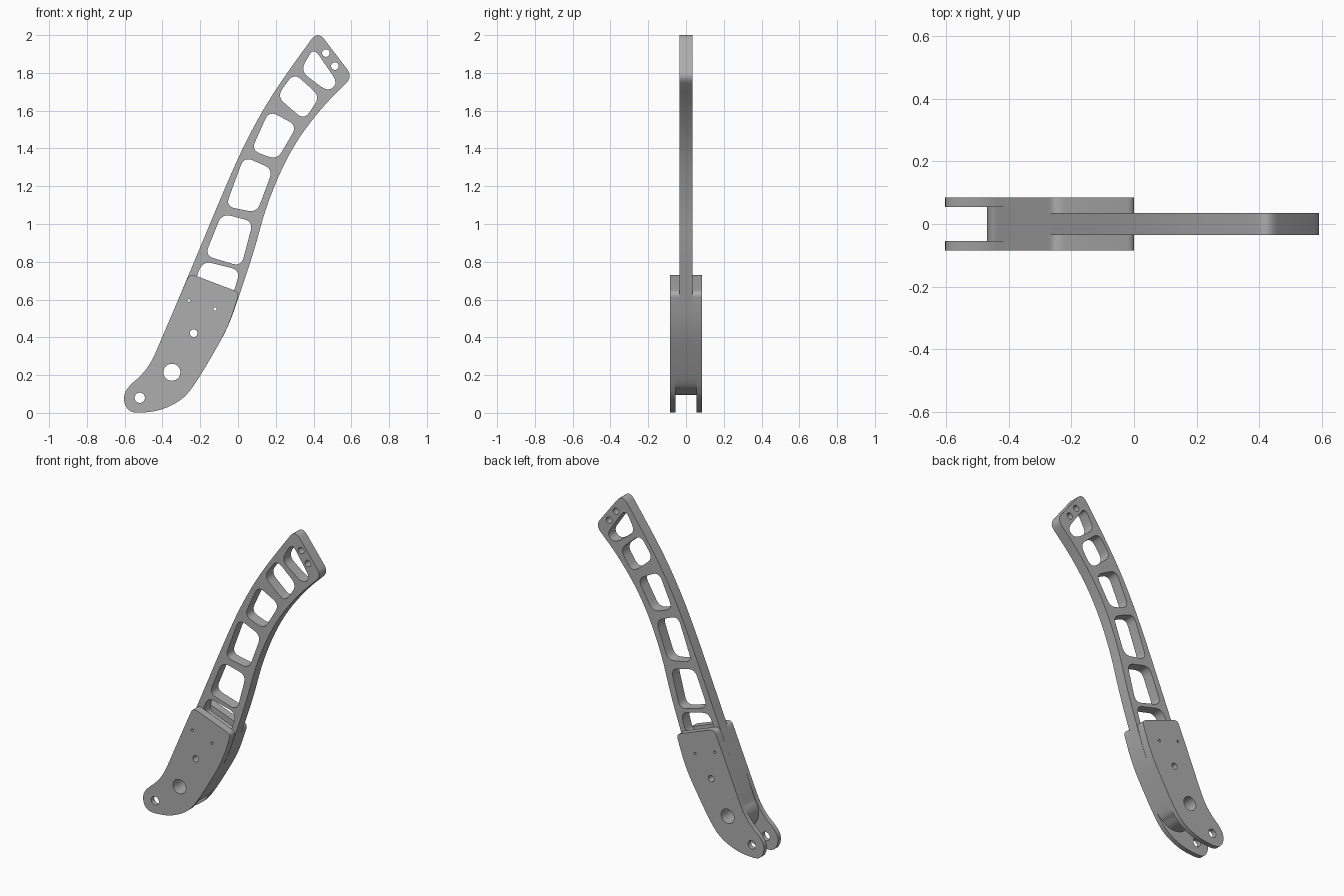
import bpy, bmesh, math
from mathutils import Vector

cube = bpy.data.objects.get("Cube")
if cube:
    bpy.data.objects.remove(cube)

grey = bpy.data.materials.new("satin_grey")
grey.use_nodes = True
COLOUR = (0.42, 0.42, 0.42, 1)
grey.diffuse_color = COLOUR
grey.node_tree.nodes["Principled BSDF"].inputs["Base Color"].default_value = COLOUR


def rounded(points, radius=0.3, steps=6):
    """Closed outline with each corner eased; a third value overrides the radius."""
    out, n = [], len(points)
    for i, p in enumerate(points):
        r = p[2] if len(p) > 2 else radius
        c = Vector(p[:2])
        a, b = (Vector(points[(i + k) % n][:2]) - c for k in (-1, 1))
        a = c + a.normalized() * min(r, a.length / 2)
        b = c + b.normalized() * min(r, b.length / 2)
        for s in range(steps + 1):
            t = s / steps
            q = a * (1 - t) ** 2 + c * 2 * t * (1 - t) + b * t * t
            if not out or (q - out[-1]).length > 1e-4:
                out.append(q)
    if (out[0] - out[-1]).length < 1e-4:
        out.pop()
    return out


def arc(x, z, r, start=0, end=360, steps=32):
    count = steps if end - start == 360 else steps + 1
    angles = [math.radians(start + (end - start) * i / steps) for i in range(count)]
    return [(x + r * math.cos(a), z + r * math.sin(a)) for a in angles]


def plate(name, loops, y0, y1):
    """Extrude an outline with holes from y0 to y1."""
    curve = bpy.data.curves.new(name, "CURVE")
    curve.dimensions, curve.fill_mode = "2D", "BOTH"
    curve.extrude = (y1 - y0) / 2
    for loop in loops:
        spline = curve.splines.new("POLY")
        spline.points.add(len(loop) - 1)
        for pt, q in zip(spline.points, loop):
            pt.co = (q[0], q[1], 0, 1)
        spline.use_cyclic_u = True
    obj = bpy.data.objects.new(name, curve)
    bpy.context.collection.objects.link(obj)
    obj.rotation_euler.x = math.pi / 2
    obj.location.y = (y0 + y1) / 2
    bpy.ops.object.select_all(action="DESELECT")
    obj.select_set(True)
    bpy.context.view_layer.objects.active = obj
    bpy.ops.object.convert(target="MESH")
    obj = bpy.context.object
    bm = bmesh.new()
    bm.from_mesh(obj.data)
    bmesh.ops.remove_doubles(bm, verts=bm.verts, dist=1e-5)
    bmesh.ops.recalc_face_normals(bm, faces=bm.faces)
    bm.to_mesh(obj.data)
    bm.free()
    obj.data.materials.clear()
    obj.data.materials.append(grey)
    bpy.ops.object.shade_smooth_by_angle(angle=math.radians(30))
    return obj


# Shared edges of the grip, running up the left and down the right
left_edge = [(-0.41, 0.38), (-0.28, 0.685)]
right_edge = [(-0.053, 0.45), (-0.148, 0.283), (-0.235, 0.14)]
grip_top = [(-0.256, 0.738, 0.04), (0.008, 0.638, 0.03)]
hub = arc(-0.35, 0.215, 0.12, 140, 310, 20)

# Drilled holes
pin_hole = arc(-0.52, 0.08, 0.027)
grip_holes = [arc(-0.35, 0.215, 0.045), arc(-0.235, 0.422, 0.02),
              arc(-0.26, 0.595, 0.008), arc(-0.122, 0.55, 0.008)]
tip_holes = [arc(0.465, 1.905, 0.02), arc(0.513, 1.836, 0.02)]

# Lightening windows along the arm
windows = [
    [(0.33, 1.81), (0.40, 1.935), (0.53, 1.745), (0.475, 1.70)],
    [(0.206, 1.675), (0.296, 1.80), (0.435, 1.675), (0.35, 1.55)],
    [(0.07, 1.39), (0.165, 1.60), (0.313, 1.52), (0.207, 1.34)],
    [(-0.065, 1.093), (0.032, 1.357), (0.185, 1.29), (0.10, 1.06)],
    [(-0.175, 0.833), (-0.085, 1.055), (0.08, 1.013), (0.017, 0.775)],
    [(-0.232, 0.69), (-0.185, 0.805), (0.012, 0.755), (-0.03, 0.615)],
]

# Curved arm with its root ending in the round hub
arm = rounded(left_edge + [
    (-0.02, 1.31), (0.10, 1.55), (0.22, 1.745), (0.422, 2.024, 0.06),
    (0.608, 1.78, 0.05), (0.435, 1.61), (0.275, 1.39), (0.153, 1.11),
    (0.085, 0.855), (0.005, 0.617)] + right_edge + hub[::-1])
plate("arm", [arm] + [rounded(w, 0.05) for w in windows] + grip_holes + tip_holes,
      -0.035, 0.035)

# Grip cheeks with fork ends, and the spacers that hold them off the arm
cheek = rounded(left_edge + grip_top + right_edge + [
    (-0.30, 0.065), (-0.41, 0.012), (-0.52, -0.001), (-0.575, 0.006),
    (-0.604, 0.05), (-0.603, 0.105), (-0.57, 0.15), (-0.515, 0.195), (-0.46, 0.265)])
spacer = rounded(left_edge + grip_top + right_edge + hub[::-1])
for side, sign in (("front", -1), ("back", 1)):
    for part, loops, near, far in (
            ("cheek", [cheek, pin_hole], 0.055, 0.085),
            ("spacer", [spacer], 0.035, 0.055)):
        y0, y1 = sorted((sign * near, sign * far))
        plate(f"{side}_{part}", loops + grip_holes, y0, y1)
